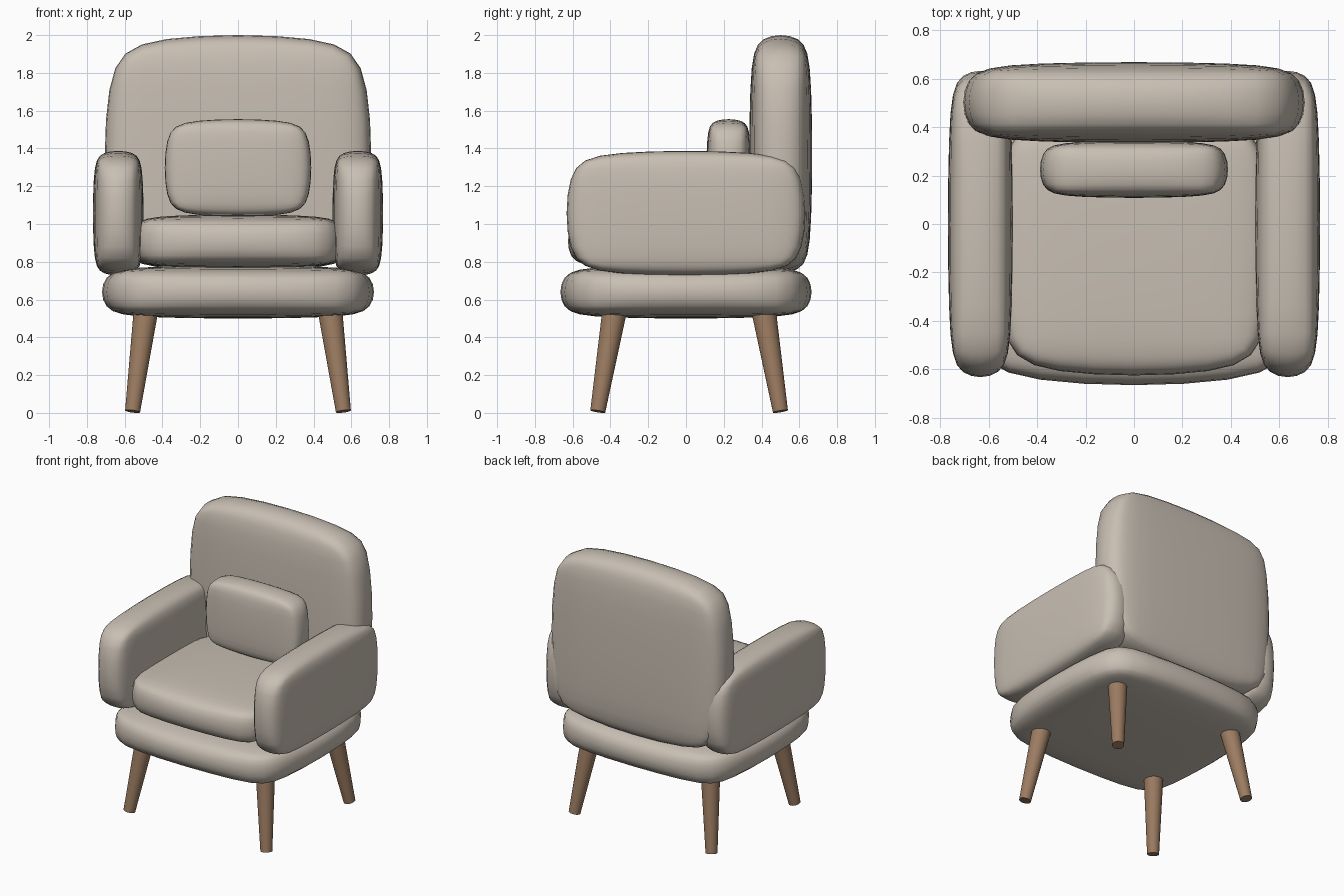
import bpy
import bmesh
from mathutils import Vector

cube = bpy.data.objects.get("Cube")
if cube:
    bpy.data.objects.remove(cube, do_unlink=True)


def material(name, color):
    mat = bpy.data.materials.new(name)
    mat.use_nodes = True
    mat.diffuse_color = color
    bsdf = mat.node_tree.nodes["Principled BSDF"]
    bsdf.inputs["Base Color"].default_value = color
    bsdf.inputs["Roughness"].default_value = 0.8
    return mat


FABRIC = material("beige_fabric", (0.58, 0.52, 0.45, 1))
WOOD = material("brown_wood", (0.33, 0.20, 0.12, 1))


def add_object(name, bm, mat):
    mesh = bpy.data.meshes.new(name)
    bm.to_mesh(mesh)
    bm.free()
    mesh.materials.append(mat)
    obj = bpy.data.objects.new(name, mesh)
    bpy.context.collection.objects.link(obj)
    return obj


def padded_block(name, low, high, softness=0.14):
    """Plump upholstered block that fills the box from low to high."""
    low, high = Vector(low), Vector(high)
    bm = bmesh.new()
    bmesh.ops.create_cube(bm, size=1)
    bmesh.ops.bevel(bm, geom=bm.edges[:], offset=softness,
                    segments=1, affect='EDGES')
    for f in bm.faces:
        f.smooth = True
    obj = add_object(name, bm, FABRIC)
    sub = obj.modifiers.new("soften", 'SUBSURF')
    sub.levels = sub.render_levels = 2
    # Softening shrinks the block, so size it by its softened width
    graph = bpy.context.evaluated_depsgraph_get()
    soft = obj.evaluated_get(graph).data
    width = 2 * max(v.co.x for v in soft.vertices)
    obj.scale = (high - low) / width
    obj.location = (low + high) / 2
    return obj


def leg(name, top, foot):
    """Tapered round leg, cut square to its own axis."""
    top, foot = Vector(top), Vector(foot)
    axis = top - foot
    bm = bmesh.new()
    bmesh.ops.create_cone(bm, cap_ends=True, segments=32, radius1=0.04,
                          radius2=0.066, depth=axis.length)
    bmesh.ops.rotate(bm, verts=bm.verts,
                     matrix=axis.to_track_quat('Z', 'Y').to_matrix())
    bmesh.ops.translate(bm, verts=bm.verts, vec=(top + foot) / 2)
    for f in bm.faces:
        f.smooth = len(f.verts) == 4
    for e in bm.edges:
        e.smooth = all(f.smooth for f in e.link_faces)
    add_object(name, bm, WOOD)


# Upholstery
padded_block("seat_base", (-0.72, -0.665, 0.5), (0.72, 0.665, 0.78))
padded_block("seat_cushion", (-0.57, -0.625, 0.765), (0.57, 0.45, 1.05))
padded_block("backrest", (-0.705, 0.335, 0.74), (0.705, 0.668, 2.0))
padded_block("lumbar_pillow", (-0.388, 0.108, 1.04), (0.388, 0.343, 1.555))
for side, x0, x1 in (("left", 0.5, 0.768), ("right", -0.768, -0.5)):
    padded_block(side + "_armrest", (x0, -0.632, 0.727), (x1, 0.632, 1.387))

# Splayed legs
for side, s in (("left", 1), ("right", -1)):
    leg("front_" + side + "_leg", (0.485 * s, -0.375, 0.56), (0.558 * s, -0.467, 0.008))
    leg("back_" + side + "_leg", (0.485 * s, 0.408, 0.56), (0.558 * s, 0.5, 0.008))
